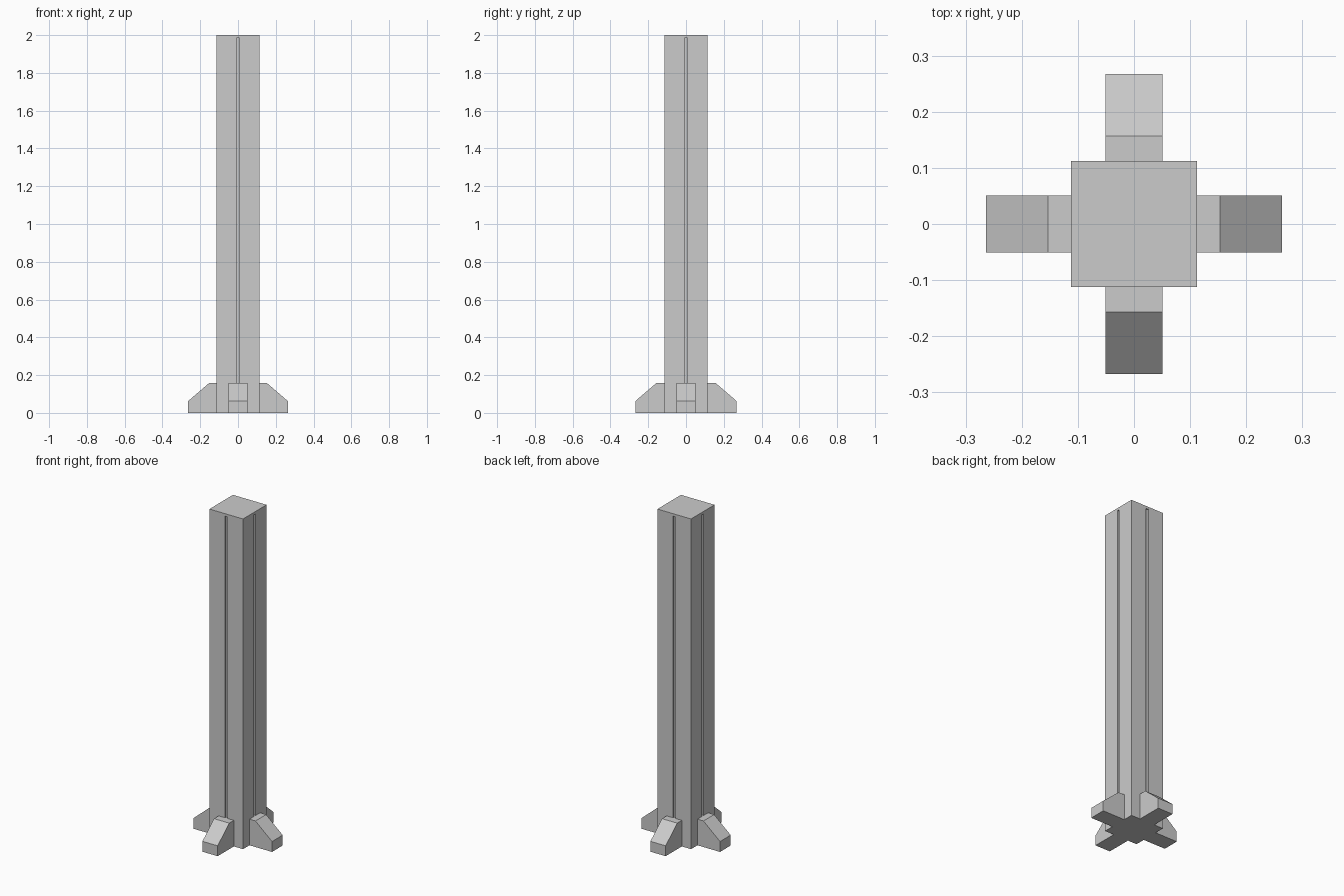
import bpy, bmesh, math
from mathutils import Matrix

if "Cube" in bpy.data.objects:
    bpy.data.objects.remove(bpy.data.objects["Cube"])

HALF = 0.1125      # half width of the post
HEIGHT = 2.0


def add_object(name, bm):
    bmesh.ops.recalc_face_normals(bm, faces=bm.faces)
    mesh = bpy.data.meshes.new(name)
    bm.to_mesh(mesh)
    bm.free()
    obj = bpy.data.objects.new(name, mesh)
    bpy.context.collection.objects.link(obj)
    return obj


def add_box(bm, size, centre):
    matrix = Matrix.Translation(centre) @ Matrix.Diagonal((*size, 1))
    bmesh.ops.create_cube(bm, size=1, matrix=matrix)


# Square post
bm = bmesh.new()
add_box(bm, (2 * HALF, 2 * HALF, HEIGHT), (0, 0, HEIGHT / 2))
post = add_object("post", bm)

# Narrow groove down the middle of each face
bm = bmesh.new()
low, high, width, depth = 0.015, 1.985, 0.016, 0.01
for i in range(4):
    a = i * math.pi / 2
    c, s = round(math.cos(a)), round(math.sin(a))
    size = (2 * depth if c else width, 2 * depth if s else width, high - low)
    add_box(bm, size, (HALF * c, HALF * s, (low + high) / 2))
cutter = add_object("groove_cutter", bm)
cutter.hide_render = True
cutter.hide_set(True)
cut = post.modifiers.new("grooves", 'BOOLEAN')
cut.object = cutter
cut.solver = 'EXACT'


# Sloped bracing feet around the base
def add_foot(name, angle, shift):
    half = 0.051
    profile = [(HALF - 0.012, 0), (0.2635 + shift, 0), (0.2635 + shift, 0.063),
               (0.153 + shift, 0.158), (HALF - 0.012, 0.158)]
    bm = bmesh.new()
    face = bm.faces.new([bm.verts.new((x, -half, z)) for x, z in profile])
    new = bmesh.ops.extrude_face_region(bm, geom=[face])["geom"]
    bmesh.ops.translate(bm, vec=(0, 2 * half, 0),
                        verts=[v for v in new if isinstance(v, bmesh.types.BMVert)])
    bm.transform(Matrix.Rotation(angle, 4, 'Z'))
    return add_object(name, bm)


for i, side in enumerate(("right", "back", "left", "front")):
    add_foot(side + "_foot", i * math.pi / 2, 0.004 * (i % 2))
